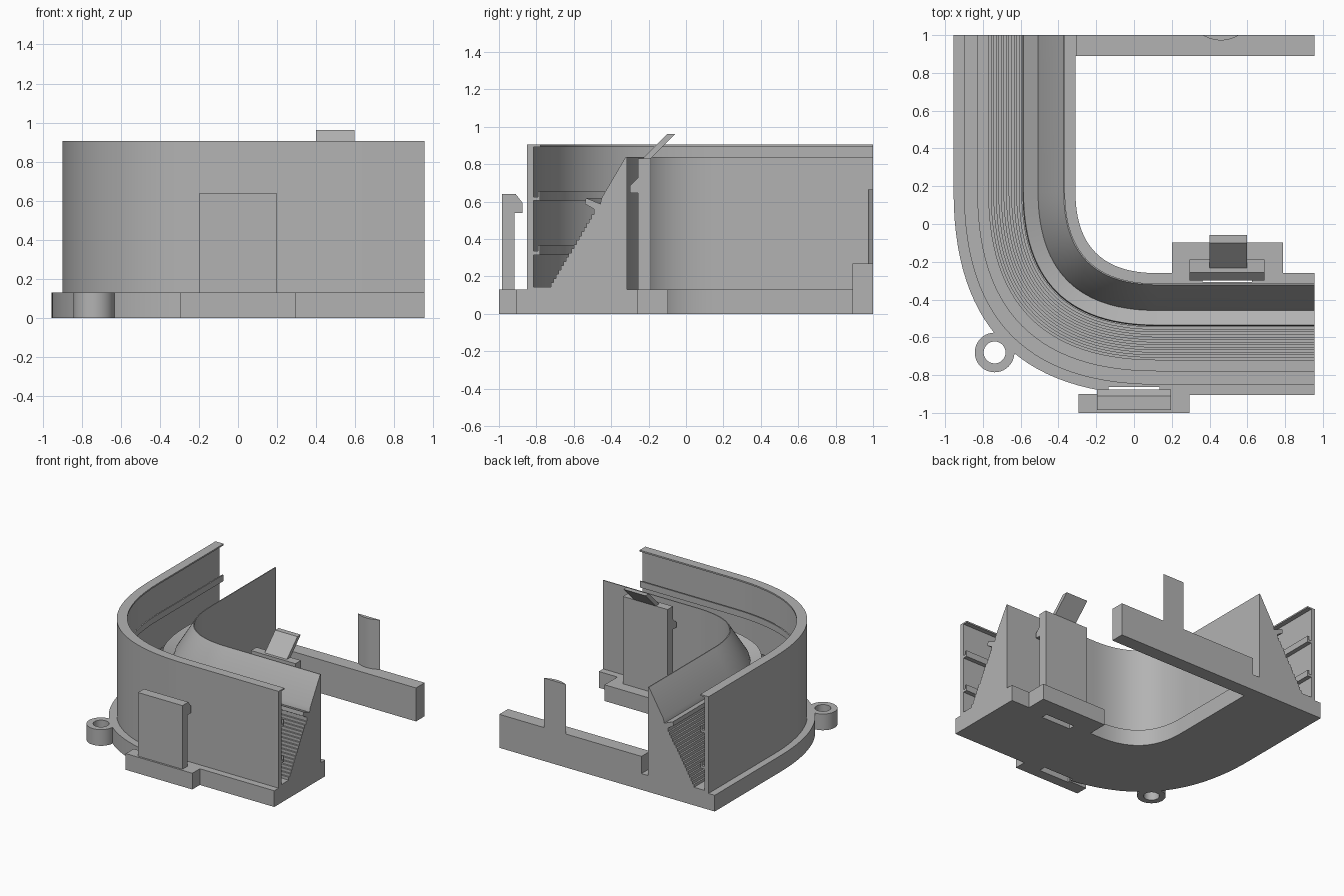
import bpy, bmesh, math
from mathutils import Vector

if "Cube" in bpy.data.objects:
    bpy.data.objects.remove(bpy.data.objects["Cube"], do_unlink=True)

grey = bpy.data.materials.new("plain_grey")
grey.use_nodes = True
COLOUR = (0.45, 0.45, 0.45, 1)
grey.diffuse_color = COLOUR
grey.node_tree.nodes["Principled BSDF"].inputs["Base Color"].default_value = COLOUR


def finish(name, bm, smooth=False):
    bmesh.ops.recalc_face_normals(bm, faces=bm.faces)
    mesh = bpy.data.meshes.new(name)
    bm.to_mesh(mesh)
    bm.free()
    obj = bpy.data.objects.new(name, mesh)
    bpy.context.collection.objects.link(obj)
    mesh.materials.append(grey)
    if smooth:
        bpy.ops.object.select_all(action='DESELECT')
        obj.select_set(True)
        bpy.context.view_layer.objects.active = obj
        bpy.ops.object.shade_smooth_by_angle(angle=math.radians(20))
    return obj


def prism(name, points, low, high, axis, smooth=False):
    """Extrude an outline along x (points are y, z) or along z (points are x, y)."""
    bm = bmesh.new()
    place = (lambda p: (low, p[0], p[1])) if axis == 'x' else (lambda p: (p[0], p[1], low))
    face = bm.faces.new([bm.verts.new(place(p)) for p in points])
    new = bmesh.ops.extrude_face_region(bm, geom=[face])["geom"]
    shift = Vector((high - low, 0, 0)) if axis == 'x' else Vector((0, 0, high - low))
    bmesh.ops.translate(bm, verts=[v for v in new if isinstance(v, bmesh.types.BMVert)], vec=shift)
    return finish(name, bm, smooth)


def box(name, x0, x1, y0, y1, z0, z1):
    return prism(name, [(x0, y0), (x1, y0), (x1, y1), (x0, y1)], z0, z1, 'z')


def rail(offset, count=28):
    """Track line at a distance in from the outer edge: straight, bend, straight."""
    cx, cy = -0.955 + offset, -0.905 + offset
    start, corner, end = Vector((cx, 0.17)), Vector((cx, cy)), Vector((0.12, cy))
    pts = [Vector((cx, 1.0))]
    for i in range(count + 1):
        t = i / count
        pts.append(start * (1 - t) ** 2 + corner * 2 * t * (1 - t) + end * t * t)
    return pts + [Vector((0.955, cy))]


# Cross-section of the curved body: base, ramp with tab and steps, slotted wall
FLOOR, RAMP_FOOT = 0.145, 0.17
profile = [(0, 0), (0.645, 0), (0.645, 0.13), (0.59, 0.13), (0.59, 0.84), (0.583, 0.84),
           (0.455, 0.622), (0.447, 0.588), (0.37, 0.62), (0.365, 0.588), (0.413, 0.56)]
STEPS = 18
run, rise = (0.413 - RAMP_FOOT) / STEPS, (0.553 - FLOOR) / STEPS
for i in range(STEPS, 0, -1):
    o, z = RAMP_FOOT + run * i, FLOOR + rise * (i - 1)
    profile += [(o, z), (o - run, z)]
profile.append((0.09, FLOOR))
for z in (0.315, 0.605):
    profile += [(0.09, z), (0.125, z), (0.125, z + 0.05), (0.115, z + 0.05),
                (0.115, z + 0.02), (0.09, z + 0.02)]
profile += [(0.09, 0.893), (0.128, 0.893), (0.128, 0.905), (0.055, 0.905), (0.055, 0.13), (0, 0.13)]

bm = bmesh.new()
lines = [[bm.verts.new((p.x, p.y, z)) for p in rail(o)] for o, z in profile]
for a, b in zip(lines, lines[1:] + lines[:1]):
    for i in range(len(a) - 1):
        bm.faces.new((a[i], a[i + 1], b[i + 1], b[i]))
for end in (0, -1):
    bm.faces.new([line[end] for line in lines])
body = finish("curved_body", bm, True)

# Mounting tabs of the base
front_tab = box("front_clip_base", -0.295, 0.295, -1.0, -0.9, 0, 0.13)
inner_tab = box("inner_clip_base", 0.2, 0.79, -0.262, -0.097, 0, 0.13)

# Slots below the clip hooks
slots = [box("front_slot_cutter", -0.135, 0.135, -0.918, -0.862, -0.1, 0.3),
         box("inner_slot_cutter", 0.362, 0.625, -0.308, -0.257, -0.1, 0.3)]
for target, cutter in ((body, slots[0]), (front_tab, slots[0]),
                       (body, slots[1]), (inner_tab, slots[1])):
    mod = target.modifiers.new("slot", 'BOOLEAN')
    mod.operation, mod.solver, mod.object = 'DIFFERENCE', 'EXACT', cutter
    bpy.ops.object.select_all(action='DESELECT')
    target.select_set(True)
    bpy.context.view_layer.objects.active = target
    bpy.ops.object.modifier_apply(modifier=mod.name)
for cutter in slots:
    bpy.data.objects.remove(cutter, do_unlink=True)

# Clips with hooks, and the slanted release handle
prism("front_clip", [(-0.985, 0.13), (-0.918, 0.13), (-0.918, 0.54), (-0.875, 0.54),
                     (-0.875, 0.595), (-0.91, 0.64), (-0.985, 0.64)], -0.197, 0.197, 'x')
prism("inner_clip", [(-0.257, 0.13), (-0.188, 0.13), (-0.188, 0.83), (-0.257, 0.83),
                     (-0.257, 0.727), (-0.3, 0.685), (-0.3, 0.645), (-0.257, 0.645)], 0.295, 0.69, 'x')
prism("release_handle", [(-0.235, 0.828), (-0.19, 0.828), (-0.058, 0.962), (-0.1, 0.962)],
      0.4, 0.597, 'x')

# Back bar with an upright rounded tongue
box("back_bar", -0.305, 0.955, 0.89, 1.0, 0, 0.268)
box("back_bar_joint", -0.33, -0.3, 0.89, 1.0, 0, 0.13)
arc = [(0.46 + 0.097 * k / 8, 1 - 0.028 * (1 - (k / 8) ** 2)) for k in range(-8, 9)]
prism("back_tongue", arc, 0.26, 0.665, 'z', True)

# Screw eyelet at the bend
bm = bmesh.new()
SIDES = 40
loops = []
for r, z in ((0.105, 0), (0.105, 0.13), (0.058, 0.13), (0.058, 0)):
    loops.append([bm.verts.new((-0.738 + r * math.cos(math.tau * i / SIDES),
                                -0.68 + r * math.sin(math.tau * i / SIDES), z)) for i in range(SIDES)])
for a, b in zip(loops, loops[1:] + loops[:1]):
    for i in range(SIDES):
        j = (i + 1) % SIDES
        bm.faces.new((a[i], a[j], b[j], b[i]))
finish("screw_eyelet", bm, True)
